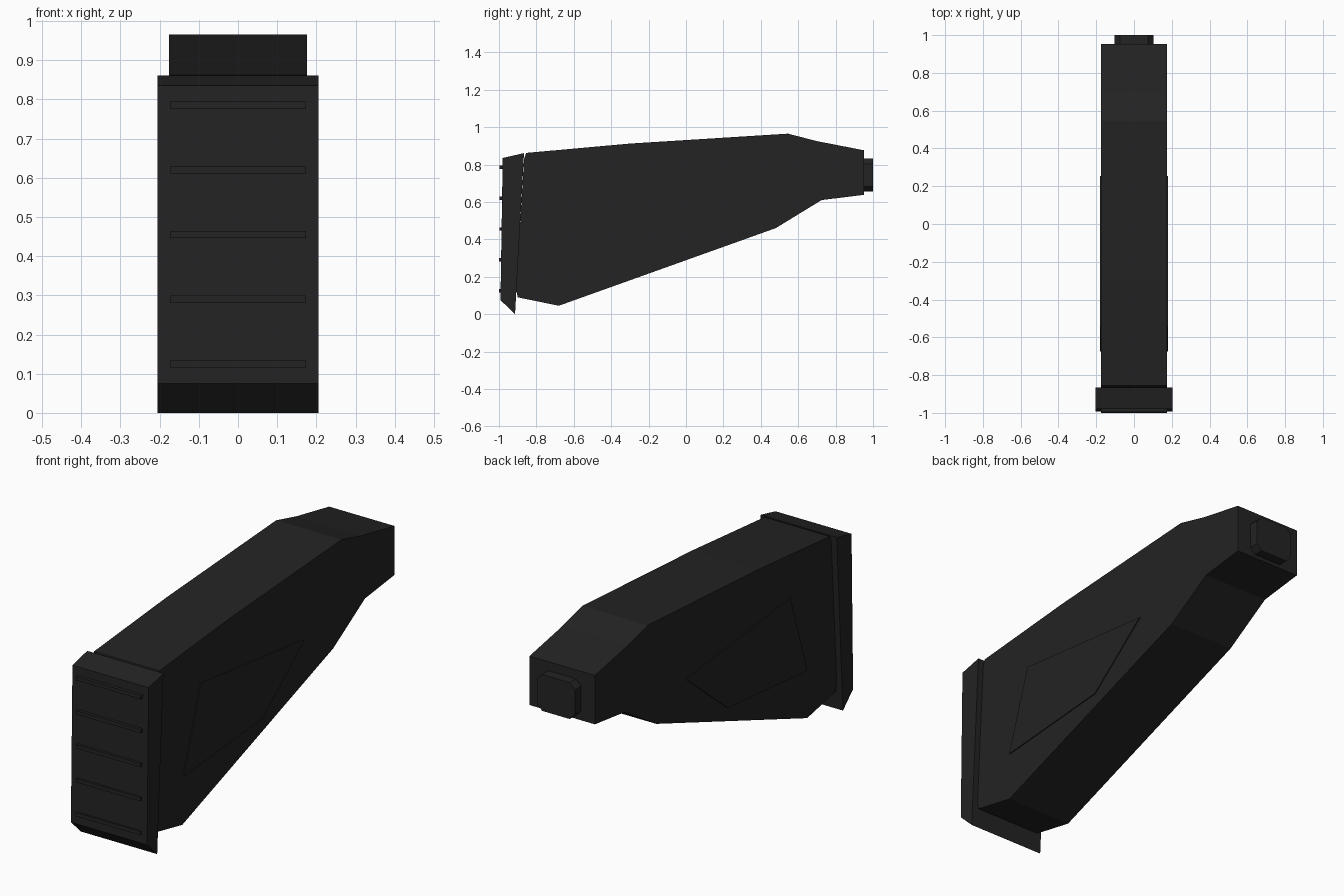
import bpy, bmesh

if "Cube" in bpy.data.objects:
    bpy.data.objects.remove(bpy.data.objects["Cube"])

mat = bpy.data.materials.new("matte_black")
mat.diffuse_color = (0.017, 0.017, 0.017, 1)
mat.use_nodes = True
mat.node_tree.nodes["Principled BSDF"].inputs["Base Color"].default_value = mat.diffuse_color


def prism(name, pts, axis, lo, hi):
    """Extrude a 2D profile: (y, z) along x, or (x, z) along y."""
    bm = bmesh.new()

    def place(p, t):
        return (t, p[0], p[1]) if axis == "x" else (p[0], t, p[1])

    a = [bm.verts.new(place(p, lo)) for p in pts]
    b = [bm.verts.new(place(p, hi)) for p in pts]
    bm.faces.new(a)
    bm.faces.new(b[::-1])
    n = len(pts)
    for i in range(n):
        j = (i + 1) % n
        bm.faces.new((a[i], b[i], b[j], a[j]))
    bmesh.ops.recalc_face_normals(bm, faces=bm.faces[:])
    mesh = bpy.data.meshes.new(name)
    bm.to_mesh(mesh)
    bm.free()
    mesh.materials.append(mat)
    ob = bpy.data.objects.new(name, mesh)
    bpy.context.collection.objects.link(ob)
    return ob


# Main stock body
prism("stock_body", [(-0.855, 0.862), (-0.3, 0.912), (0.545, 0.965), (0.70, 0.925),
                     (0.952, 0.876), (0.952, 0.638), (0.725, 0.61), (0.48, 0.46),
                     (-0.68, 0.045), (-0.90, 0.09), (-0.908, 0.13), (-0.866, 0.83)],
      "x", -0.176, 0.176)

# Butt pad with slanted top and bottom
prism("butt_pad", [(-0.98, 0.835), (-0.866, 0.861), (-0.914, 0.0), (-0.992, 0.075)],
      "x", -0.205, 0.205)

# Grip ribs across the pad
for i in range(5):
    z = 0.785 - 0.165 * i
    y = -0.9965 - 0.0008 * i
    prism(f"pad_rib_{i + 1}", [(y, z - 0.009), (y, z + 0.009),
                               (-0.97, z + 0.009), (-0.97, z - 0.009)],
          "x", -0.174, 0.174)

# Raised side panels
panel = [(0.255, 0.592), (-0.065, 0.33), (-0.675, 0.28), (-0.545, 0.682)]
for side, s in (("left", -1), ("right", 1)):
    prism(f"side_panel_{side}", panel, "x", *sorted((s * 0.172, s * 0.181)))

# Chamfered mounting tab at the far end
w, c, z0, z1 = 0.102, 0.028, 0.655, 0.832
prism("mounting_tab", [(-w, z0 + c), (-w + c, z0), (w - c, z0), (w, z0 + c),
                       (w, z1 - c), (w - c, z1), (-w + c, z1), (-w, z1 - c)],
      "y", 0.94, 1.0)
